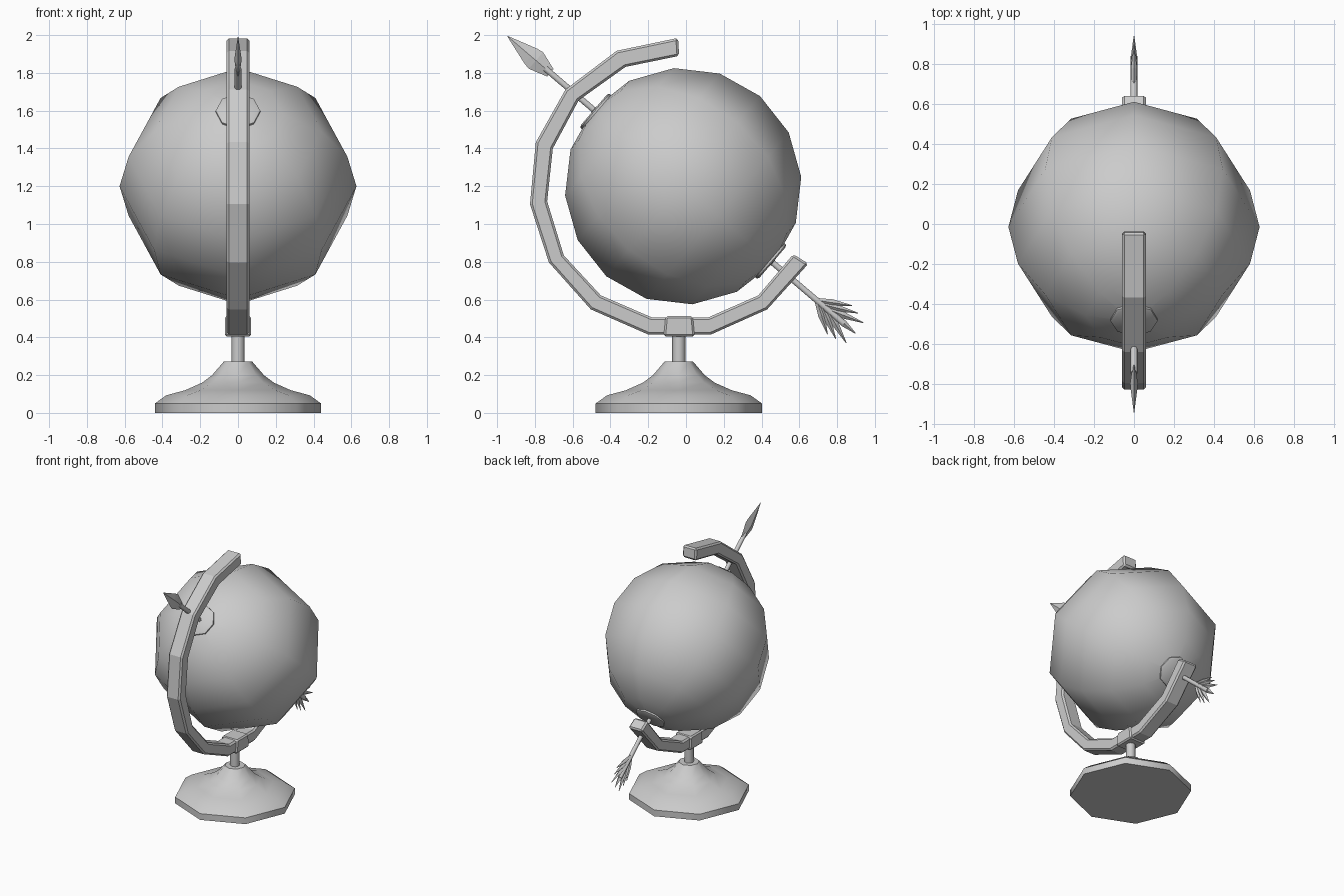
import bpy, bmesh
from math import sin, cos, pi, radians
from mathutils import Matrix, Vector

if "Cube" in bpy.data.objects:
    bpy.data.objects.remove(bpy.data.objects["Cube"])

# Tilted axis frame: local z runs along the arrow, local x stays world x
TILT = Matrix.Translation((0, -0.015, 1.2)) @ Matrix.Rotation(radians(49.5), 4, 'X')


def make(name, verts, faces, mat=None, angle=None, bevel=0):
    me = bpy.data.meshes.new(name)
    me.from_pydata([Vector(v) for v in verts], [], faces)
    bm = bmesh.new()
    bm.from_mesh(me)
    bmesh.ops.remove_doubles(bm, verts=bm.verts, dist=1e-5)
    bmesh.ops.recalc_face_normals(bm, faces=bm.faces)
    bm.to_mesh(me)
    bm.free()
    ob = bpy.data.objects.new(name, me)
    bpy.context.collection.objects.link(ob)
    if mat:
        me.transform(mat)
    if bevel:
        m = ob.modifiers.new("bevel", 'BEVEL')
        m.width, m.segments, m.limit_method = bevel, 1, 'ANGLE'
        m.angle_limit = radians(50)
    if angle:
        bpy.ops.object.select_all(action='DESELECT')
        ob.select_set(True)
        bpy.context.view_layer.objects.active = ob
        bpy.ops.object.shade_smooth_by_angle(angle=radians(angle))
    return ob


def rings(name, sections, **kw):
    """Skin a list of equal-length vertex rings and cap both ends."""
    n = len(sections[0])
    verts = [v for s in sections for v in s]
    faces = [(i * n + j, i * n + (j + 1) % n, (i + 1) * n + (j + 1) % n, (i + 1) * n + j)
             for i in range(len(sections) - 1) for j in range(n)]
    faces += [tuple(range(n)), tuple(range(len(verts) - n, len(verts)))]
    return make(name, verts, faces, **kw)


def lathe(name, profile, n=8, sx=1, **kw):
    """Revolve (radius, z) points into an n-sided solid; sx flattens it in x."""
    return rings(name, [[(sx * r * cos(2 * pi * j / n), r * sin(2 * pi * j / n), z)
                         for j in range(n)] for r, z in profile], **kw)


# Globe: eight sides, eight bands, smooth shaded (tiny pole caps)
R = 0.627
lathe("globe", [(max(R * sin(pi * k / 8), 0.002), -R * cos(pi * k / 8)) for k in range(9)],
      mat=TILT, angle=60)

# Pole discs
for label, s in (("upper", 1), ("lower", -1)):
    lathe(label + "_pole_disc", [(0.118, s * 0.56), (0.118, s * 0.615), (0.105, s * 0.622)],
          mat=TILT, angle=50)

# Curved support arm: outer and inner edge points (y, z)
outer = [(-0.042, 1.985), (-0.367, 1.917), (-0.638, 1.712), (-0.795, 1.433), (-0.826, 1.105),
         (-0.726, 0.797), (-0.504, 0.548), (-0.198, 0.414), (0.13, 0.414), (0.43, 0.548),
         (0.648, 0.79)]
inner = [(-0.036, 1.89), (-0.32, 1.832), (-0.568, 1.655), (-0.705, 1.40), (-0.735, 1.12),
         (-0.647, 0.834), (-0.451, 0.622), (-0.182, 0.506), (0.119, 0.506), (0.383, 0.622),
         (0.568, 0.84)]
w = 0.06
rings("support_arm", [[(-w, *o), (w, *o), (w, *i), (-w, *i)] for o, i in zip(outer, inner)],
      bevel=0.012)

# Collar joining arm and post
rings("arm_collar", [[(-x, -0.036 - y, z), (x, -0.036 - y, z), (x, -0.036 + y, z), (-x, -0.036 + y, z)]
                     for x, y, z in ((0.07, 0.082, 0.405), (0.07, 0.072, 0.512))], bevel=0.01)

# Post and flared base
foot = Matrix.Translation((0, -0.038, 0))
lathe("post", [(0.035, 0.25), (0.035, 0.42)], mat=foot, angle=50)
lathe("base", [(0.44, 0), (0.44, 0.05), (0.38, 0.093), (0.28, 0.12), (0.19, 0.16),
               (0.137, 0.20), (0.075, 0.272)], mat=foot, angle=46)

# Arrow shaft through the globe
lathe("arrow_shaft", [(0.018, -1.12), (0.018, 0.96)], n=6, mat=TILT, angle=65)

# Arrowhead: flattened four-sided kite
lathe("arrow_head", [(0.026, 0.925), (0.058, 1.025), (0.052, 1.06), (0.002, 1.222)], n=4, sx=0.33, mat=TILT)


# Tail feathers: thin tapered barbs fanning out in the plane of the arm
def barb(name, s0, s1, p):
    a, b = Vector((0, 0, -s0)), Vector((0, p, -s1))
    d = (b - a).normalized()
    side = Vector((0, d.z, -d.y))
    x = Vector((1, 0, 0))
    secs = []
    for t, r in ((0, 0.012), (0.45, 0.018), (1, 0.002)):
        c = a.lerp(b, t)
        secs.append([c + x * r * 0.9, c + side * r, c - x * r * 0.9, c - side * r])
    rings(name, secs, mat=TILT)


barb("tail_barb_middle", 1.05, 1.2, 0.0)
for k, (s0, s1, p) in enumerate(((0.93, 1.09, 0.10), (0.96, 1.14, 0.09), (1.0, 1.195, 0.07))):
    for label, s in (("upper", 1), ("lower", -1)):
        barb(f"tail_barb_{label}_{k + 1}", s0, s1, s * p)
